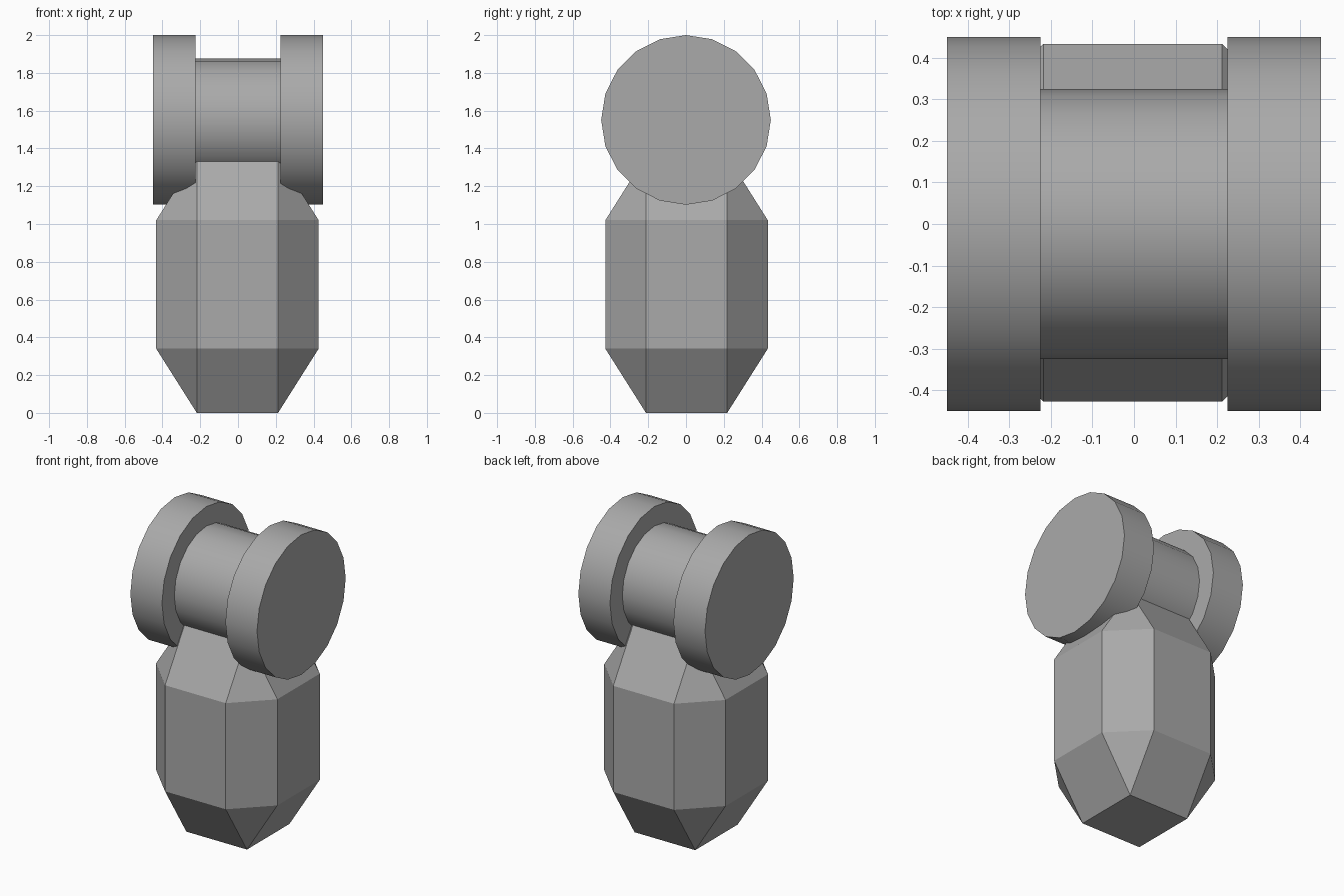
import bpy
import bmesh
import math
from mathutils import Matrix

cube = bpy.data.objects.get("Cube")
if cube:
    bpy.data.objects.remove(cube, do_unlink=True)

# Single grey material
grey = bpy.data.materials.new("plain grey")
grey.use_nodes = True
color = (0.4, 0.4, 0.4, 1)
grey.diffuse_color = color
grey.node_tree.nodes["Principled BSDF"].inputs["Base Color"].default_value = color


def add_object(name, bm):
    bmesh.ops.recalc_face_normals(bm, faces=bm.faces)
    mesh = bpy.data.meshes.new(name)
    bm.to_mesh(mesh)
    bm.free()
    mesh.materials.append(grey)
    obj = bpy.data.objects.new(name, mesh)
    bpy.context.collection.objects.link(obj)
    return obj


# Body: box with every edge cut back, leaving triangular corners
HALF, INNER = 0.43, 0.215
HEIGHT, CUT = 1.36, 0.34
bm = bmesh.new()
for sx in (-1, 1):
    for sy in (-1, 1):
        for z, level in ((0, CUT), (HEIGHT, HEIGHT - CUT)):
            bm.verts.new((sx * INNER, sy * INNER, z))
            bm.verts.new((sx * HALF, sy * INNER, level))
            bm.verts.new((sx * INNER, sy * HALF, level))
bmesh.ops.convex_hull(bm, input=bm.verts)
bmesh.ops.dissolve_limit(bm, angle_limit=math.radians(1),
                         verts=bm.verts, edges=bm.edges)
body = add_object("body", bm)
body.location = (-0.003, 0.003, 0)

# Spool: hub and two end discs, lathed around the x axis
RADIUS, HUB, EDGE, INSIDE = 0.449, 0.324, 0.449, 0.225
SPOOL_Z = 2 - RADIUS
profile = [(-EDGE, 0), (-EDGE, RADIUS), (-INSIDE, RADIUS), (-INSIDE, HUB),
           (INSIDE, HUB), (INSIDE, RADIUS), (EDGE, RADIUS), (EDGE, 0)]
bm = bmesh.new()
points = [bm.verts.new((x, 0, r)) for x, r in profile]
edges = [bm.edges.new(pair) for pair in zip(points, points[1:])]
bmesh.ops.spin(bm, geom=points + edges, cent=(0, 0, 0), axis=(1, 0, 0),
               angle=math.tau, steps=20, use_merge=True)
bmesh.ops.remove_doubles(bm, verts=bm.verts, dist=0.0001)
bmesh.ops.transform(bm, matrix=Matrix.Translation((0, 0, SPOOL_Z)), verts=bm.verts)
spool = add_object("spool", bm)

# Smooth round walls, sharp rims
bpy.ops.object.select_all(action="DESELECT")
spool.select_set(True)
bpy.context.view_layer.objects.active = spool
bpy.ops.object.shade_smooth_by_angle(angle=math.radians(30))
